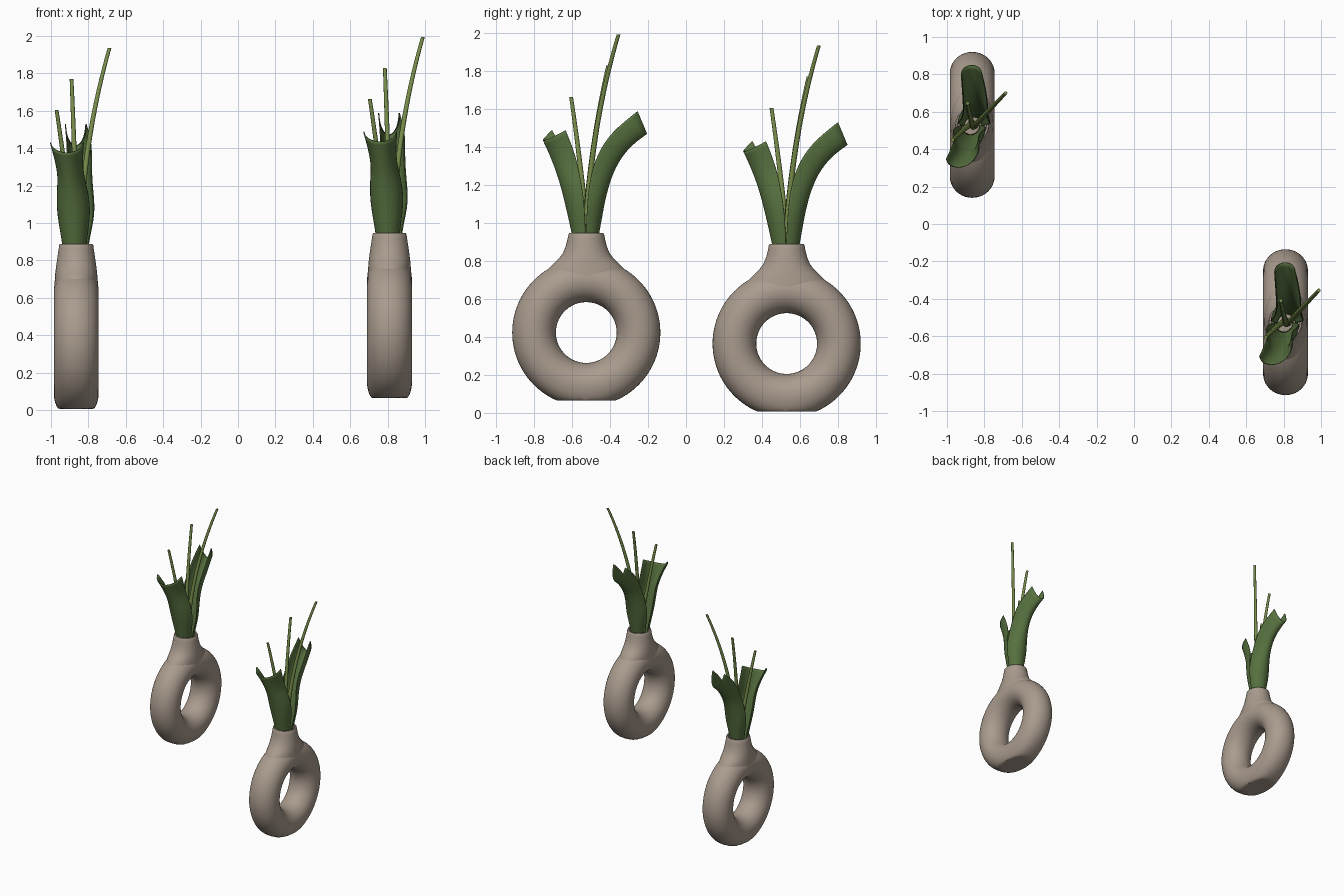
import bpy, math

if "Cube" in bpy.data.objects:
    bpy.data.objects.remove(bpy.data.objects["Cube"])


def material(name, rgb):
    m = bpy.data.materials.new(name)
    m.diffuse_color = (*rgb, 1)
    m.use_nodes = True
    m.node_tree.nodes["Principled BSDF"].inputs["Base Color"].default_value = m.diffuse_color
    return m


CLAY = material("taupe_clay", (0.40, 0.33, 0.27))
LEAF = material("leaf_green", (0.095, 0.165, 0.05))
STEM = material("stem_green", (0.19, 0.27, 0.07))


def grid_object(name, rows, mat, offset, wrap_u=False, wrap_v=False, caps=False):
    """Skin a list of equally long point rows."""
    n, m = len(rows), len(rows[0])
    verts = [p for r in rows for p in r]
    faces = []
    for i in range(n if wrap_v else n - 1):
        for j in range(m if wrap_u else m - 1):
            a, b = i * m, (i + 1) % n * m
            k = (j + 1) % m
            faces.append((a + j, a + k, b + k, b + j))
    if caps:
        faces.append(tuple(range(m))[::-1])
        faces.append(tuple(range((n - 1) * m, n * m)))
    me = bpy.data.meshes.new(name)
    me.from_pydata(verts, [], faces)
    me.materials.append(mat)
    me.polygons.foreach_set("use_smooth", [True] * len(me.polygons))
    me.set_sharp_from_angle(angle=math.radians(40))
    ob = bpy.data.objects.new(name, me)
    ob.location = offset
    bpy.context.collection.objects.link(ob)
    return ob


CX, CY, CZ = -0.865, 0.53, 0.365


def ring_body(name, off):
    # upright ring with an oval section, flattened at the foot
    rows = []
    for i in range(96):
        t = 2 * math.pi * i / 96
        low = max(0, -math.cos(t)) ** 4
        row = []
        for j in range(40):
            p = 2 * math.pi * j / 40
            c, s = math.cos(p), math.sin(p)
            r = 0.275 + 0.115 * c
            e = 1 - 0.4 * low if c > 0 else 1
            x = 0.12 * math.copysign(abs(s) ** e, s)
            row.append((CX + x, CY + r * math.sin(t), max(0.006, CZ + r * math.cos(t))))
        rows.append(row)
    grid_object(name, rows, CLAY, off, True, True)


def neck(name, off):
    # z, half depth (y), half width (x): flared outside, lip, inner wall
    prof = [(0.64, 0.21, 0.119), (0.68, 0.208, 0.116), (0.70, 0.2, 0.114), (0.73, 0.17, 0.112),
            (0.755, 0.144, 0.109), (0.785, 0.122, 0.105), (0.82, 0.108, 0.1),
            (0.86, 0.098, 0.094), (0.882, 0.094, 0.091), (0.888, 0.09, 0.087),
            (0.888, 0.08, 0.078), (0.88, 0.077, 0.075), (0.82, 0.08, 0.076), (0.74, 0.08, 0.076)]
    rows = [[(CX + hx * math.cos(a), CY + hy * math.sin(a), z)
             for a in (2 * math.pi * k / 48 for k in range(48))] for z, hy, hx in prof]
    grid_object(name, rows, CLAY, off, True, False, True)


def leaf(name, rows, off):
    # channel-shaped strap: spine (y, z), rim (y, z), centre x, half width, skew
    pts = []
    for (oy, oz), (iy, iz), cx, hw, skew in rows:
        row = []
        for k in range(9):
            u = k / 4 - 1
            f = abs(u) ** 1.8
            row.append((cx + hw * math.sin(u * math.pi / 2),
                        oy + (iy - oy) * f + skew * u, oz + (iz - oz) * f))
        pts.append(row)
    ob = grid_object(name, pts, LEAF, off)
    sub = ob.modifiers.new("smooth", 'SUBSURF')
    sub.levels = sub.render_levels = 2
    sub.boundary_smooth = 'PRESERVE_CORNERS'
    sol = ob.modifiers.new("thickness", 'SOLIDIFY')
    sol.thickness = 0.006
    sol.offset = 0


def stem(name, a, b, c, off):
    # thin tapering stalk on a quadratic curve
    rows = []
    for i in range(21):
        t = i / 20
        p = [(1 - t) ** 2 * a[k] + 2 * t * (1 - t) * b[k] + t * t * c[k] for k in range(3)]
        r = 0.017 - 0.007 * t
        rows.append([(p[0] + r * math.cos(q), p[1] + r * math.sin(q), p[2])
                     for q in (2 * math.pi * k / 12 for k in range(12))])
    grid_object(name, rows, STEM, off, True, False, True)


BACK_LEAF = [((0.575, 0.78), (0.52, 0.79), -0.86, 0.05, 0),
             ((0.60, 0.90), (0.53, 0.92), -0.86, 0.062, 0),
             ((0.622, 1.03), (0.535, 1.05), -0.857, 0.093, 0),
             ((0.65, 1.15), (0.55, 1.18), -0.853, 0.075, 0),
             ((0.695, 1.26), (0.585, 1.30), -0.848, 0.062, 0),
             ((0.765, 1.35), (0.66, 1.42), -0.847, 0.066, 0),
             ((0.85, 1.41), (0.80, 1.53), -0.868, 0.055, 0)]
FRONT_LEAF = [((0.475, 0.78), (0.53, 0.78), -0.873, 0.05, 0),
              ((0.452, 0.90), (0.525, 0.91), -0.875, 0.064, 0),
              ((0.422, 1.03), (0.515, 1.05), -0.878, 0.088, 0.005),
              ((0.395, 1.14), (0.49, 1.16), -0.884, 0.083, 0.012),
              ((0.37, 1.22), (0.465, 1.25), -0.893, 0.066, 0.02),
              ((0.335, 1.31), (0.43, 1.34), -0.905, 0.072, 0.028),
              ((0.305, 1.375), (0.385, 1.43), -0.915, 0.088, 0.036)]

# two identical vases with plants
for side, off in (("left", (0, 0, 0)), ("right", (1.675, -1.055, 0.058))):
    ring_body(side + "_vase_ring", off)
    neck(side + "_vase_neck", off)
    leaf(side + "_back_leaf", BACK_LEAF, off)
    leaf(side + "_front_leaf", FRONT_LEAF, off)
    stem(side + "_short_stem", (-0.865, 0.54, 0.8), (-0.91, 0.51, 1.2), (-0.97, 0.45, 1.605), off)
    stem(side + "_middle_stem", (-0.86, 0.52, 0.8), (-0.87, 0.54, 1.3), (-0.89, 0.645, 1.77), off)
    stem(side + "_tall_stem", (-0.85, 0.525, 0.8), (-0.84, 0.54, 1.4), (-0.687, 0.70, 1.935), off)
